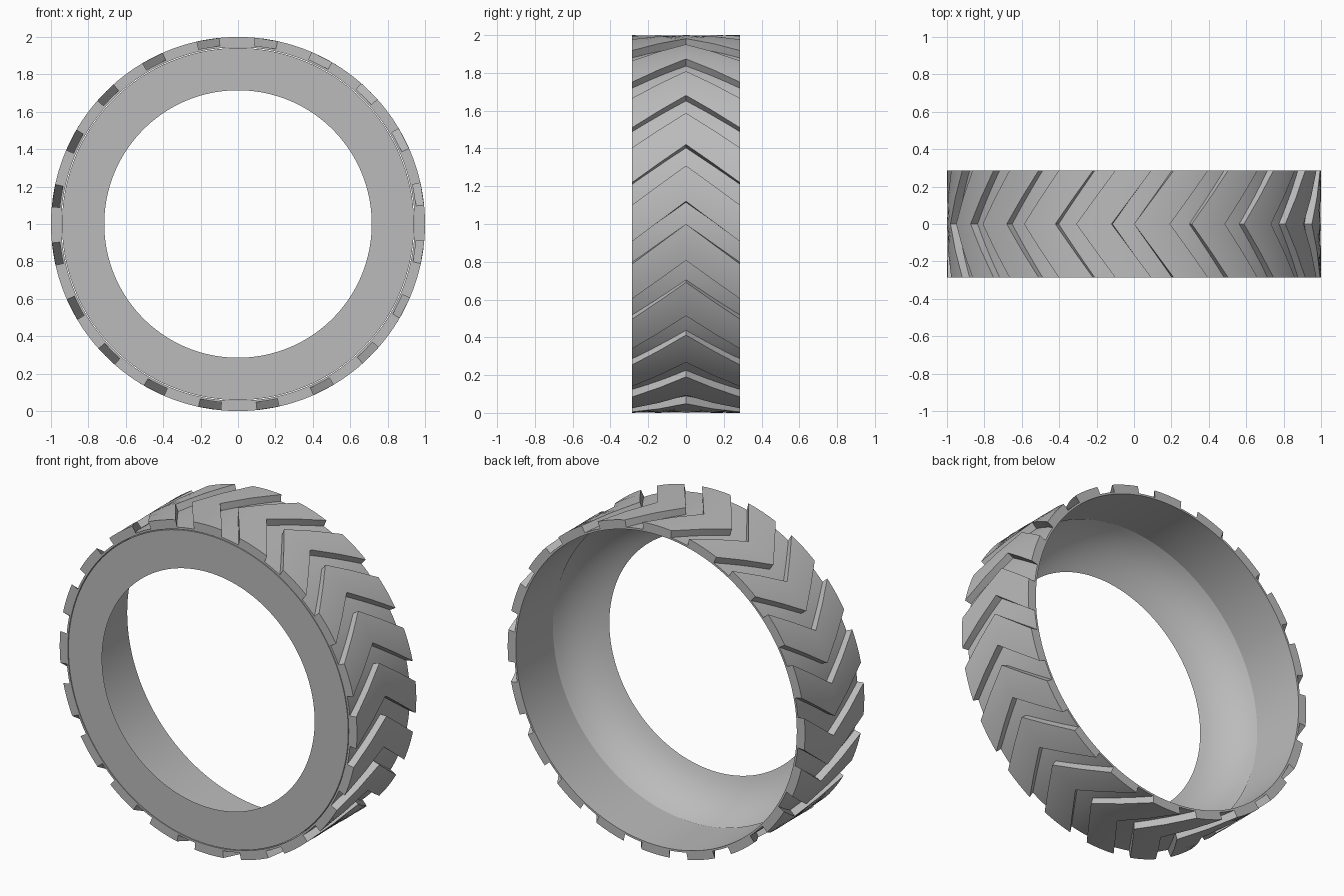
import bpy, bmesh
from math import sin, cos, radians, pi

if "Cube" in bpy.data.objects:
    bpy.data.objects.remove(bpy.data.objects["Cube"])

HALF = 0.285      # half width of the tyre
BLOCKS = 20       # chevron blocks around the tread
SWEEP = 12.2      # degrees the chevron arms trail behind the tip

grey = bpy.data.materials.new("rubber_grey")
grey.use_nodes = True
grey.diffuse_color = (0.5, 0.5, 0.5, 1)
grey.node_tree.nodes["Principled BSDF"].inputs["Base Color"].default_value = (0.5, 0.5, 0.5, 1)


def finish(name, bm):
    bmesh.ops.recalc_face_normals(bm, faces=bm.faces)
    mesh = bpy.data.meshes.new(name)
    bm.to_mesh(mesh)
    bm.free()
    obj = bpy.data.objects.new(name, mesh)
    bpy.context.collection.objects.link(obj)
    mesh.materials.append(grey)
    bpy.ops.object.select_all(action="DESELECT")
    obj.select_set(True)
    bpy.context.view_layer.objects.active = obj
    bpy.ops.object.shade_smooth_by_angle(angle=radians(20))
    return obj


def point(r, degrees, y):
    a = radians(degrees)
    return (r * cos(a), y, 1 + r * sin(a))


def bridge(bm, loops):
    """Join a closed sequence of closed vertex loops with quads."""
    for a, b in zip(loops, loops[1:] + loops[:1]):
        n = len(a)
        for i in range(n):
            j = (i + 1) % n
            bm.faces.new((a[i], a[j], b[j], b[i]))


def revolve(name, profile, segments=160):
    """Spin a closed (radius, y) profile around the axle."""
    bm = bmesh.new()
    bridge(bm, [[bm.verts.new(point(r, 360 * s / segments, y)) for r, y in profile]
                for s in range(segments)])
    return finish(name, bm)


# Thin band that carries the tread
revolve("tread_band", [(0.945, -HALF), (0.957, -HALF), (0.957, HALF), (0.945, HALF)])

# Sidewall: flat front, hollow curved back
arc = [radians(20 + 50 * i / 10) for i in range(11)]
span_r, span_y = cos(arc[0]) - cos(arc[-1]), sin(arc[-1]) - sin(arc[0])
hollow = [(0.715 + 0.226 * (cos(a) - cos(arc[-1])) / span_r,
           -HALF + 0.22 * (1 - (sin(a) - sin(arc[0])) / span_y)) for a in arc]
revolve("sidewall", [(0.941, -HALF)] + hollow)

# Chevron tread blocks
bm = bmesh.new()
STEPS = 6
for k in range(BLOCKS):
    start = 360 / BLOCKS * k + 6.9
    angles = [start + 11.1 * i / STEPS for i in range(STEPS + 1)]
    loops = []
    for t in (-1, -0.5, 0, 0.5, 1):
        ring = [(1.0, a) for a in angles] + [(0.955, a) for a in reversed(angles)]
        loops.append([bm.verts.new(point(r, a - SWEEP * abs(t), HALF * t)) for r, a in ring])
    for a, b in zip(loops, loops[1:]):
        n = len(a)
        for i in range(n):
            bm.faces.new((a[i], a[(i + 1) % n], b[(i + 1) % n], b[i]))
    bm.faces.new(loops[0])
    bm.faces.new(loops[-1])
finish("tread_blocks", bm)
